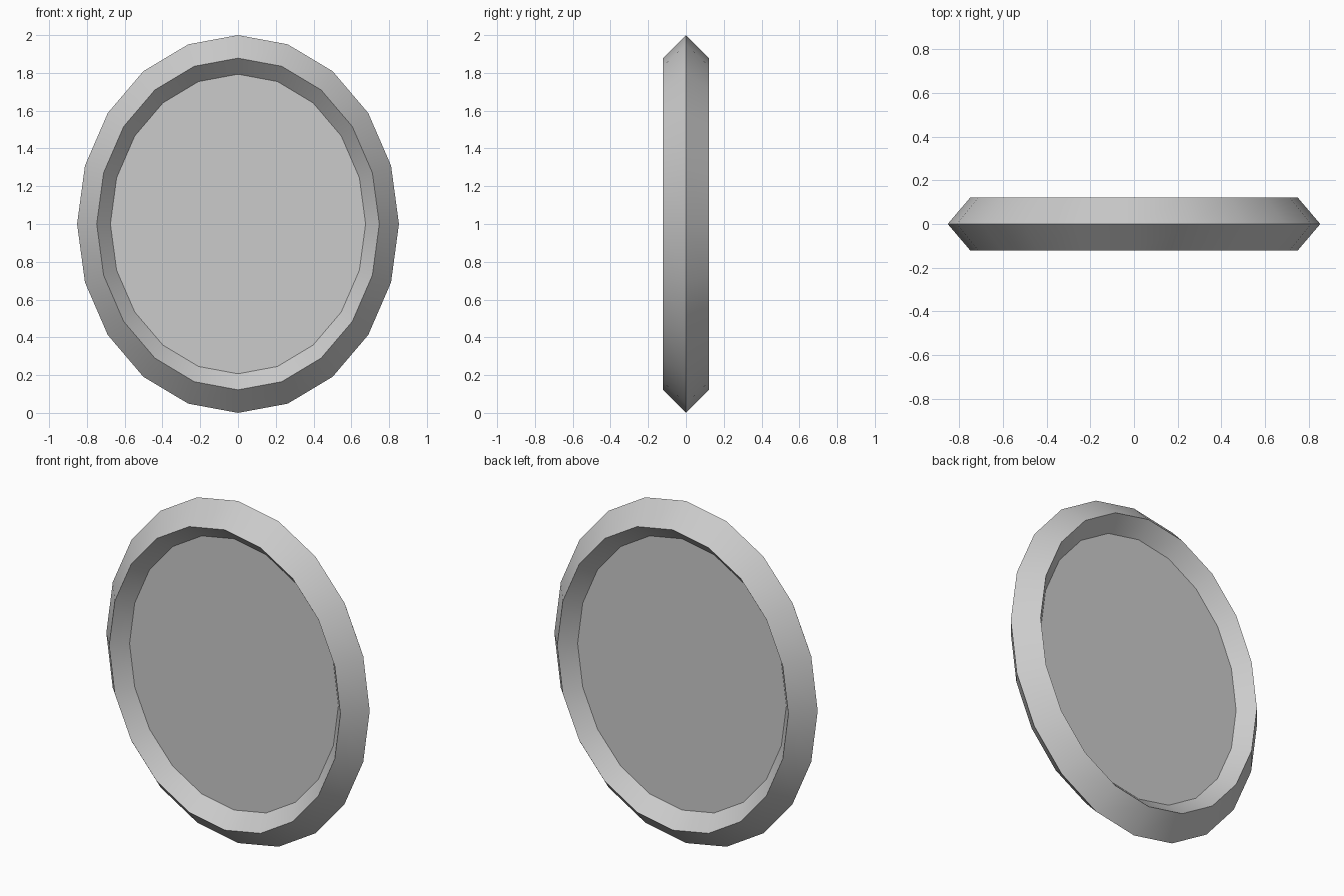
import bpy, math

if "Cube" in bpy.data.objects:
    bpy.data.objects.remove(bpy.data.objects["Cube"])

SIDES = 20
CENTRE = (0, 0, 1)
TILT = (math.pi / 2, 0, 0)
SQUASH = 0.852          # width relative to height
TUBE = 0.122


def finish(obj, name):
    obj.name = name
    obj.data.name = name
    # local x is the width, local y stands up, local z is the depth
    obj.scale = (SQUASH, 1, 1)
    bpy.ops.object.transform_apply(location=False, rotation=True, scale=True)
    bpy.ops.object.shade_smooth_by_angle(angle=math.radians(30))


# Oval frame with a diamond cross-section
bpy.ops.mesh.primitive_torus_add(
    major_segments=SIDES, minor_segments=4,
    major_radius=1 - TUBE, minor_radius=TUBE,
    location=CENTRE, rotation=TILT)
finish(bpy.context.object, "frame")

# Thin panel whose edge is buried in the frame
bpy.ops.mesh.primitive_cylinder_add(
    vertices=SIDES, radius=0.82, depth=0.074,
    location=CENTRE, rotation=TILT)
finish(bpy.context.object, "panel")
